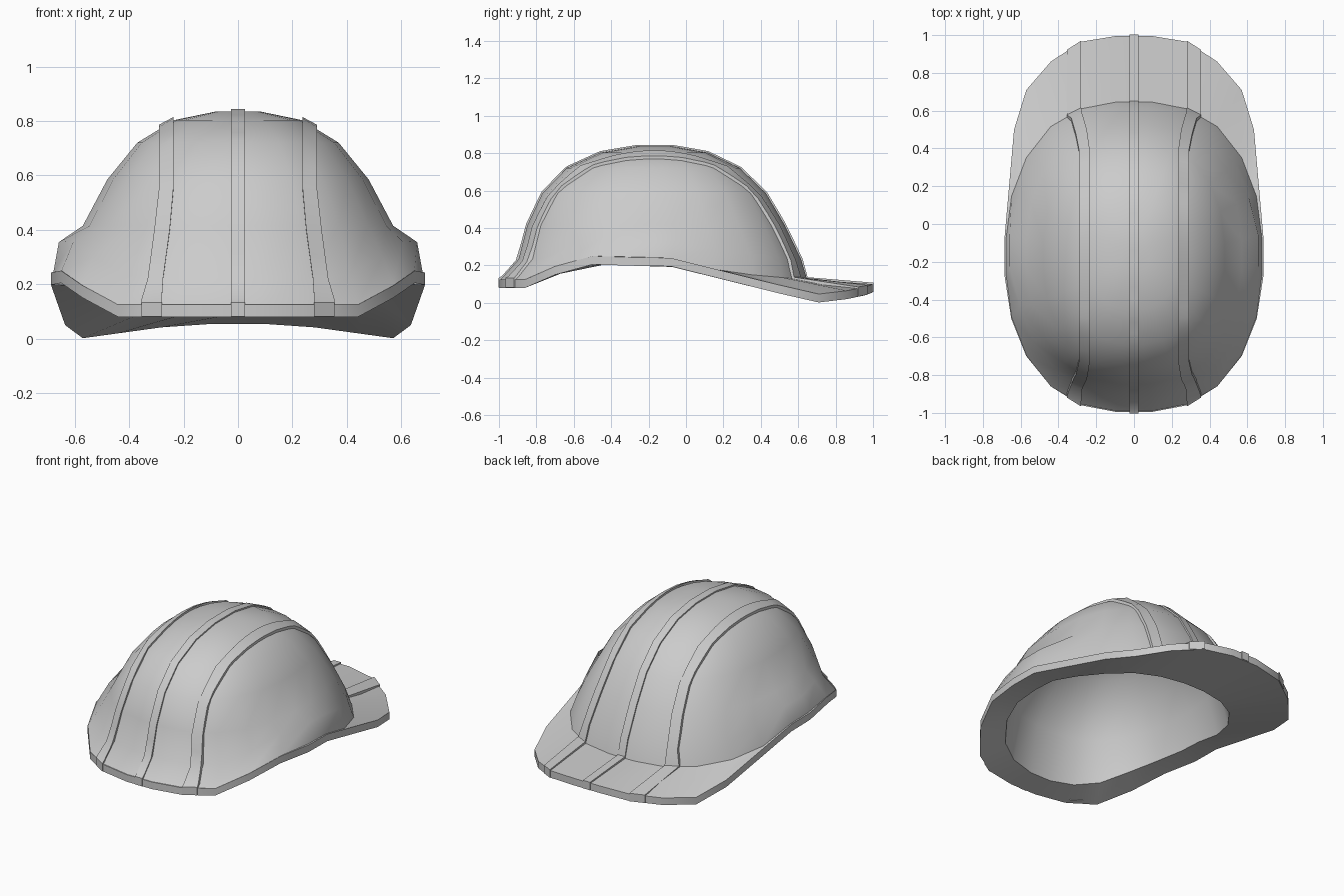
import bpy, bmesh, math
from mathutils import Vector
from mathutils.bvhtree import BVHTree

if "Cube" in bpy.data.objects:
    bpy.data.objects.remove(bpy.data.objects["Cube"])

# Half outline (x > 0), listed from the -y end round to the brim end
U = [.13, .41, .65, .84, .956, 1, 1, .956, .84, .65, .41, .13]
V = [-1, -.955, -.84, -.64, -.39, -.11, .11, .39, .64, .84, .955, 1]
EDGE_X = [.09, .28, .44, .57, .65, .686, .686, .635, .57, .44, .28, .09]
EDGE_Y = [-.996, -.96, -.86, -.70, -.5, -.27, -.08, .5, .71, .86, .965, .996]
EDGE_Z = [.08, .08, .08, .15, .205, .198, .195, .05, .002, .02, .042, .055]
BASE_Z = [.125, .125, .125, .195, .25, .245, .24, .18, .15, .135, .125, .125]
OPEN_Z = [.095, .11, .138, .188, .208, .2, .192, .145, .11, .092, .082, .08]
THICK = .045


def ring(hx, hy, cy, z):
    zs = z if isinstance(z, list) else [z] * 12
    return [(u * hx, cy + v * hy, h) for u, v, h in zip(U, V, zs)]


def lerp(x, xs, ys):
    if x <= xs[0]:
        return ys[0]
    for i in range(len(xs) - 1):
        if x <= xs[i + 1]:
            t = (x - xs[i]) / (xs[i + 1] - xs[i])
            return ys[i] + t * (ys[i + 1] - ys[i])
    return ys[-1]


def finish(bm, name, angle):
    bmesh.ops.recalc_face_normals(bm, faces=bm.faces)
    me = bpy.data.meshes.new(name)
    bm.to_mesh(me)
    ob = bpy.data.objects.new(name, me)
    bpy.context.collection.objects.link(ob)
    bpy.ops.object.select_all(action='DESELECT')
    ob.select_set(True)
    bpy.context.view_layer.objects.active = ob
    bpy.ops.object.shade_smooth_by_angle(angle=math.radians(angle))
    return ob


def loft(bm, loops):
    rows = [[bm.verts.new(p) for p in lp] for lp in loops]
    n = len(rows[0])
    for a, b in zip(rows, rows[1:]):
        for i in range(n):
            j = (i + 1) % n
            bm.faces.new((a[i], a[j], b[j], b[i]))
    bm.faces.new(rows[0])
    bm.faces.new(rows[-1])


# Shell: lining, opening, rim with brim, then outer dome
shoulder = ring(.632, .755, -.14, [z + .108 for z in BASE_Z])
for i in (5, 6):  # side bulge over the rim
    shoulder[i] = (.658, shoulder[i][1], .355)
halves = [
    ring(.07, .09, -.17, .78), ring(.205, .25, -.17, .75),
    ring(.325, .41, -.17, .665), ring(.425, .535, -.165, .54),
    ring(.505, .63, -.16, .39), ring(.55, .69, -.15, OPEN_Z),
    list(zip(EDGE_X, EDGE_Y, EDGE_Z)),
    [(x, y, z + THICK) for x, y, z in zip(EDGE_X, EDGE_Y, EDGE_Z)],
    ring(.678, .819, -.172, BASE_Z), shoulder,
    ring(.57, .688, -.16, .415), ring(.48, .598, -.17, .585),
    ring(.37, .463, -.175, .72), ring(.235, .285, -.17, .803),
    ring(.08, .1, -.167, .835)]
bm = bmesh.new()
loft(bm, [h + [(-x, y, z) for x, y, z in reversed(h)] for h in halves])
bmesh.ops.recalc_face_normals(bm, faces=bm.faces)
tree = BVHTree.FromBMesh(bm)
finish(bm, "helmet_shell", 40)
bm.free()

# Raised ridges running over the dome, brim and rim edge
ANGLES = [1, 7.5, 15, 23, 30, 37.5, 45, 52, 57, 62, 67, 72, 77, 82, 87]
ANGLES += [180 - a for a in reversed(ANGLES)]


def rail(x_of, high):
    """(low, high) point pairs along one edge of a ridge."""
    out = []
    x = x_of(0)
    ax = abs(x)
    fx, fy, fz = EDGE_X[:6], EDGE_Y[:6], EDGE_Z[:6]
    bx, by, bz = EDGE_X[:6:-1], EDGE_Y[:6:-1], EDGE_Z[:6:-1]
    ye, ze = lerp(ax, bx, by), lerp(ax, bx, bz)
    out.append(((x, ye - .03, ze + .006), (x, ye + .006, ze + .002)))
    out.append(((x, ye - .03, ze + .025), (x, ye + .006, ze + THICK + .008)))
    for k, a in enumerate(ANGLES):
        xx = x_of(min(a, 180 - a))
        d = Vector((0, math.cos(math.radians(a)), math.sin(math.radians(a))))
        c = Vector((xx, -.17, .13))
        p = tree.ray_cast(c + d * 2, -d)[0]
        if k == 0:  # foot of the dome on the brim
            out.append(((xx, p.y - .02, .1), (xx, p.y + high, .137)))
        else:
            out.append((p - d * .025, p + d * high))
    ye, ze = lerp(ax, fx, fy), lerp(ax, fx, fz)
    out.append(((x, ye + .03, ze + .025), (x, ye - .006, ze + THICK + .008)))
    out.append(((x, ye + .03, ze + .006), (x, ye - .006, ze + .002)))
    return out


def ridge(name, inner, outer, h_in, h_out):
    bm = bmesh.new()
    loft(bm, [(a[0], a[1], b[1], b[0])
              for a, b in zip(rail(inner, h_in), rail(outer, h_out))])
    finish(bm, name, 30)
    bm.free()


STEP = [1, 7.5, 23, 37.5]
ridge("centre_ridge", lambda e: -.025, lambda e: .025, .009, .009)
for side, s in (("left", -1), ("right", 1)):
    ridge(side + "_ridge",
          lambda e, s=s: s * lerp(e, STEP, [.28, .275, .25, .236]),
          lambda e, s=s: s * lerp(e, STEP, [.355, .332, .308, .29]),
          .013, .017)
